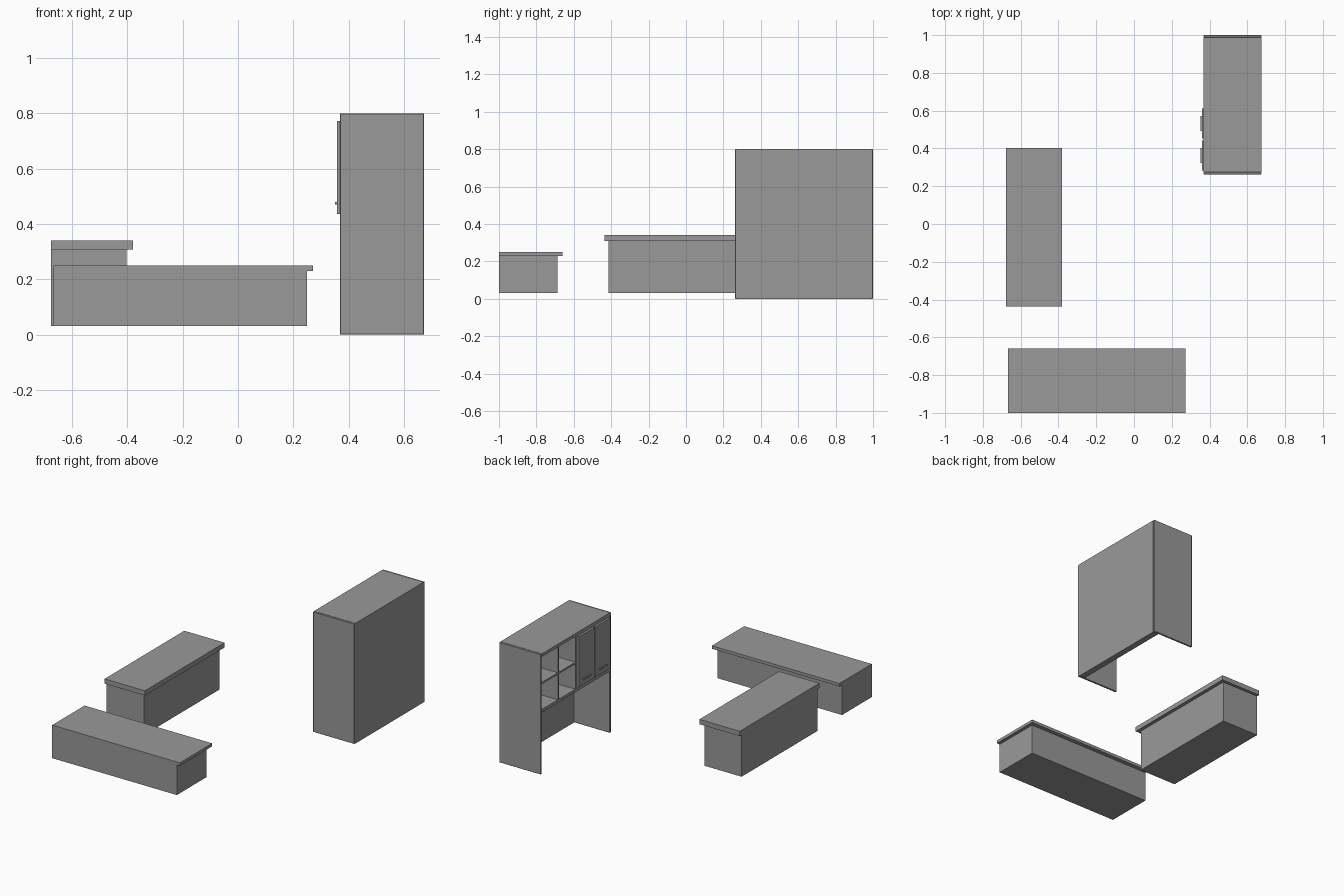
import bpy

old = bpy.data.objects.get("Cube")
if old:
    bpy.data.objects.remove(old, do_unlink=True)

# One grey finish for everything
grey = bpy.data.materials.new("plain grey")
grey.use_nodes = True
COLOUR = (0.32, 0.32, 0.32, 1)
grey.diffuse_color = COLOUR
grey.node_tree.nodes["Principled BSDF"].inputs["Base Color"].default_value = COLOUR


def box(name, xs, ys, zs, bevel=0):
    """Box given by its extents on each axis."""
    spans = (xs, ys, zs)
    bpy.ops.mesh.primitive_cube_add(size=1, location=[(a + b) / 2 for a, b in spans])
    ob = bpy.context.object
    ob.name = name
    ob.scale = [b - a for a, b in spans]
    bpy.ops.object.transform_apply(location=False, rotation=False, scale=True)
    ob.data.materials.append(grey)
    if bevel:
        mod = ob.modifiers.new("edge", "BEVEL")
        mod.width = bevel
        mod.segments = 1
    return ob


# Front counter, its top overhanging at the back and one end
box("front_counter_body", (-0.668, 0.25), (-1, -0.687), (0.03, 0.23))
box("front_counter_top", (-0.668, 0.272), (-1, -0.66), (0.23, 0.25))

# Side counter, its top overhanging at both ends and the inner side
box("side_counter_body", (-0.677, -0.403), (-0.415, 0.382), (0.03, 0.308))
box("side_counter_top", (-0.677, -0.38), (-0.436, 0.402), (0.308, 0.34))

# Tall cabinet shell, open towards -x
FRONT, BACK = 0.369, 0.674
NEAR, FAR = 0.262, 1.0
T = 0.012
INNER = BACK - 0.042
MID = 0.63
for name, y in (("near", NEAR), ("far", FAR - T)):
    box(f"cabinet_{name}_side", (FRONT, BACK), (y, y + T), (0, 0.8), 0.002)
inside = (NEAR + T, FAR - T)
box("cabinet_back", (INNER, BACK), inside, (0, 0.79))
box("cabinet_top", (FRONT, BACK), inside, (0.78, 0.8))
box("cabinet_bottom_shelf", (FRONT, INNER), inside, (0.41, 0.43))

# Open cubbies in the far half
for name, y in (("centre", MID), ("cubby", (MID + FAR) / 2)):
    box(f"{name}_divider", (FRONT, INNER), (y - T / 2, y + T / 2), (0.43, 0.78))
box("cubby_shelf", (FRONT, INNER), (MID, FAR - T), (0.598, 0.61))

# Two doors with bar handles in the near half
for i, y in enumerate((0.362, 0.532)):
    box(f"door_{i + 1}", (FRONT - 0.01, FRONT + 0.004), (y - 0.08, y + 0.08), (0.437, 0.772))
    box(f"door_{i + 1}_handle", (FRONT - 0.017, FRONT - 0.01), (y - 0.04, y + 0.04), (0.471, 0.48))
# Panel closing the gaps behind the doors
box("door_backing", (FRONT + 0.004, FRONT + 0.01), (NEAR + T, MID), (0.43, 0.78))
